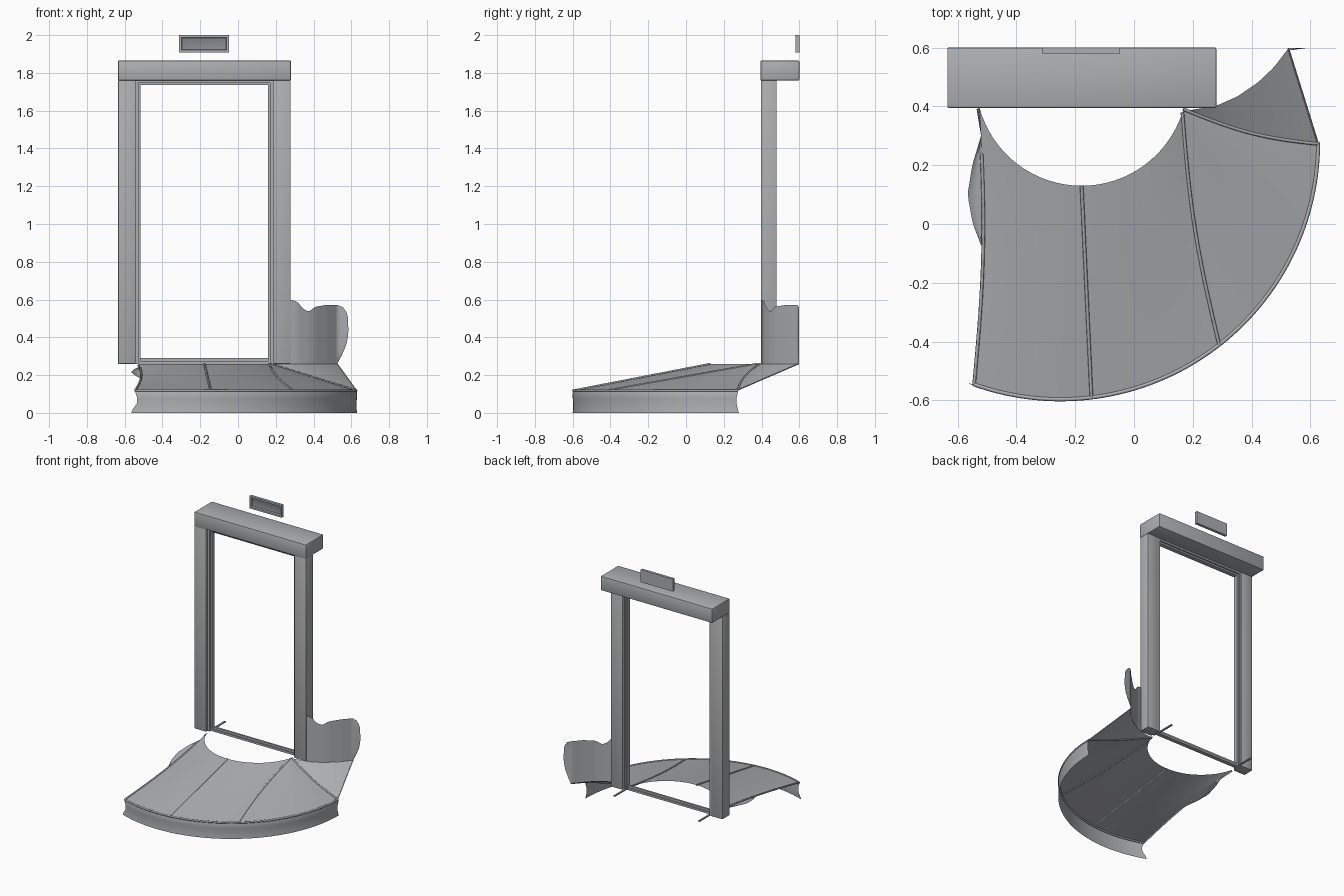
import bpy, bmesh, math
from mathutils import Vector

if "Cube" in bpy.data.objects:
    bpy.data.objects.remove(bpy.data.objects["Cube"])


def material(name, rgb):
    m = bpy.data.materials.new(name)
    m.diffuse_color = (*rgb, 1)
    m.use_nodes = True
    m.node_tree.nodes["Principled BSDF"].inputs["Base Color"].default_value = m.diffuse_color
    return m


GREY = material("stone grey", (0.42, 0.43, 0.45))
DARK = material("recess grey", (0.24, 0.26, 0.28))


def finish(name, bm, mats=(GREY,), angle=35):
    me = bpy.data.meshes.new(name)
    bm.to_mesh(me)
    bm.free()
    for m in mats:
        me.materials.append(m)
    me.polygons.foreach_set("use_smooth", [True] * len(me.polygons))
    me.set_sharp_from_angle(angle=math.radians(angle))
    ob = bpy.data.objects.new(name, me)
    bpy.context.collection.objects.link(ob)
    return ob


def box_bm(x0, x1, y0, y1, z0, z1):
    bm = bmesh.new()
    bmesh.ops.create_cube(bm, size=1)
    for v in bm.verts:
        v.co = ((x0 + x1) / 2 + v.co.x * (x1 - x0), (y0 + y1) / 2 + v.co.y * (y1 - y0),
                (z0 + z1) / 2 + v.co.z * (z1 - z0))
    return bm


def box(name, *b, bevel=0.0):
    bm = box_bm(*b)
    if bevel:
        bmesh.ops.bevel(bm, geom=bm.edges[:], offset=bevel, segments=2, affect='EDGES', profile=0.5)
    return finish(name, bm)


def sheet(name, rows, up=None):
    """Skin a grid of points; 'up' is the way the faces should look."""
    bm = bmesh.new()
    vs = [[bm.verts.new(p) for p in r] for r in rows]
    for a, b in zip(vs, vs[1:]):
        for i in range(len(a) - 1):
            bm.faces.new((a[i], a[i + 1], b[i + 1], b[i]))
    bmesh.ops.remove_doubles(bm, verts=bm.verts[:], dist=0.0003)
    bm.normal_update()
    if up and sum((f.normal * f.calc_area() for f in bm.faces), Vector()).dot(Vector(up)) < 0:
        bmesh.ops.reverse_faces(bm, faces=bm.faces[:])
    return finish(name, bm, angle=50)


def tube(name, pts, r, sides=6):
    """Round cord along a list of points."""
    rows = []
    for i, p in enumerate(pts):
        t = (pts[min(i + 1, len(pts) - 1)] - pts[max(i - 1, 0)]).normalized()
        s = t.cross(Vector((0, 0, 1))).normalized()
        n = s.cross(t)
        rows.append([p + r * (math.cos(k * math.tau / sides) * s + math.sin(k * math.tau / sides) * n)
                     for k in range(sides + 1)])
    bm = bmesh.new()
    vs = [[bm.verts.new(p) for p in row[:-1]] for row in rows]
    for a, b in zip(vs, vs[1:]):
        for k in range(sides):
            bm.faces.new((a[k], a[(k + 1) % sides], b[(k + 1) % sides], b[k]))
    bm.faces.new(vs[0])
    bm.faces.new(vs[-1])
    bmesh.ops.recalc_face_normals(bm, faces=bm.faces[:])
    return finish(name, bm, angle=70)


def lerp(table, t):
    """Piecewise linear lookup in rows of (t, value...)."""
    for a, b in zip(table, table[1:]):
        if t <= b[0]:
            f = (t - a[0]) / (b[0] - a[0])
            return [p + (q - p) * f for p, q in zip(a[1:], b[1:])]
    return list(table[-1][1:])


def arc(cx, cy, r, deg, z):
    a = math.radians(deg)
    return Vector((cx + r * math.sin(a), cy - r * math.cos(a), z))


# Door frame: posts, lintel, stepped trim, threshold and side rails
CX = -0.178
box("lintel", -0.635, 0.28, 0.395, 0.6, 1.76, 1.865, bevel=0.005)
for side, s in (("left", -1), ("right", 1)):
    def strip(name, a, b, *rest, bevel=0.0):
        x0, x1 = sorted((CX + s * a, CX + s * b))
        box(f"{side}_{name}", x0, x1, *rest, bevel=bevel)
    strip("post", 0.362, 0.457, 0.397, 0.48, 0.26, 1.762, bevel=0.004)
    strip("outer_trim", 0.348, 0.363, 0.415, 0.475, 0.26, 1.76)
    strip("inner_trim", 0.337, 0.349, 0.43, 0.462, 0.26, 1.75)
    strip("floor_rail", 0.341, 0.353, 0.46, 0.598, 0.26, 0.268)
box("top_outer_trim", CX - 0.36, CX + 0.36, 0.415, 0.475, 1.747, 1.762)
box("top_inner_trim", CX - 0.345, CX + 0.345, 0.43, 0.462, 1.735, 1.748)
box("threshold", CX - 0.36, CX + 0.36, 0.43, 0.46, 0.26, 0.275)
box("threshold_lip", CX - 0.345, CX + 0.345, 0.438, 0.452, 0.274, 0.29)

# Plate floating above the lintel, with a recessed dished panel
bm = box_bm(-0.312, -0.048, 0.58, 0.6, 1.908, 2.0)
bm.normal_update()
front = min(bm.faces, key=lambda f: f.calc_center_median().y)
for thick, push, mat in ((0.018, 0, 0), (0.005, 0.011, 1), (0.012, 0.003, 1)):
    bmesh.ops.inset_region(bm, faces=[front], thickness=thick)
    for v in front.verts:
        v.co.y += push
    front.material_index = mat
for f in bm.faces:
    c = f.calc_center_median()
    if c.y > 0.582 and -0.296 < c.x < -0.06 and 1.924 < c.z < 1.985 and c.y < 0.598:
        f.material_index = 1
finish("sign_plate", bm, (GREY, DARK))

# Sloping apron: inner and outer arcs joined by slightly bowed rulings
# station, inner angle, outer angle, bow x, bow y
STATIONS = [(0, -75, -19.6, 0.022, 0), (1, 0, 6.9, 0, 0),
            (2, 72, 38, -0.02, 0), (3, 74, 89.5, 0, -0.022)]
N = 24


def apron(u, v):
    ia, oa, bx, by = lerp(STATIONS, u)
    p = arc(CX, 0.49, 0.36, ia, 0.26).lerp(arc(-0.25, 0.28, 0.876, oa, 0.12), v)
    w = math.sin(math.pi * v)
    return p + Vector((bx * w, by * w, 0))


def ruling(u):
    return [apron(u, j / N) for j in range(N + 1)]


sheet("apron", [ruling(i / 16) for i in range(49)], (0, 0, 1))

# Side wedge between the last seam and the back curve
BACK = [(0, 0.18, 0.385), (0.3, 0.28, 0.402), (0.5, 0.35, 0.433),
        (0.7, 0.42, 0.48), (0.85, 0.475, 0.532), (1, 0.525, 0.597)]
seam = ruling(3)
back = [Vector((*lerp(BACK, j / N), 0.26)) for j in range(N + 1)]
sheet("side_wedge", [[a.lerp(b, k / 6) for a, b in zip(seam, back)] for k in range(7)], (0, 0, 1))

# Seam cords and rim cord
for i, u in enumerate((0, 1, 2, 3)):
    tube(f"seam_{i + 1}", ruling(u)[4 if u == 0 else 0:], 0.006)
tube("wedge_edge", [seam[-1].lerp(back[-1], k / 6) for k in range(7)], 0.003)
tube("rim", [arc(-0.25, 0.28, 0.876, -19.8 + 109.5 * i / 60, 0.119) for i in range(61)], 0.007)

# Hanging skirt: z, radius offset, left end angle, right end angle
SKIRT = [(0.12, 0.0, -19.8, 89.8), (0.105, 0.005, -19.4, 89.6), (0.08, 0.004, -18.8, 89.2),
         (0.05, 0.001, -19.0, 89.2), (0.02, 0.002, -20.4, 89.6), (0.0, 0.004, -21.0, 90)]
sheet("skirt", [[arc(-0.25, 0.28, 0.876 + dr, a + (b - a) * i / 60, z) for i in range(61)]
                for z, dr, a, b in SKIRT], (0.6, -0.8, 0))

# Drooping flap on the left edge
FLAP = [(0, -0.535, 0.39, 0.255), (0.2, -0.52, 0.3, 0.245), (0.42, -0.55, 0.2, 0.232),
        (0.62, -0.566, 0.1, 0.215), (0.82, -0.548, 0, 0.2), (1, -0.517, -0.08, 0.188)]
inner = [apron(0, 0.5 * j / 20) for j in range(21)]
outer = [Vector(lerp(FLAP, j / 20)) for j in range(21)]
sheet("left_flap", [[a.lerp(b, k / 4) - Vector((0, 0, 0.008 * math.sin(math.pi * k / 4)))
                     for a, b in zip(inner, outer)] for k in range(5)], (-0.5, 0, 1))

# Upright torn panel: t, x, y, top height
TORN = [(0, 0.275, 0.402, 0.6), (0.12, 0.315, 0.414, 0.588), (0.22, 0.345, 0.43, 0.55),
        (0.32, 0.375, 0.447, 0.536), (0.45, 0.41, 0.472, 0.562), (0.7, 0.47, 0.53, 0.572),
        (1, 0.525, 0.59, 0.572)]
EDGE = [(0, 0), (0.15, 0.025), (0.35, 0.05), (0.55, 0.06), (0.85, 0.056), (0.95, 0.045), (1, 0.03)]
rows = []
for k in range(13):
    h = k / 12
    row = []
    for j in range(31):
        x, y, top = lerp(TORN, j / 30)
        row.append(Vector((x, y, 0.26 + (top - 0.26) * h)))
    out = lerp(EDGE, h)[0]
    for j in (1, 2, 3):
        row.append(Vector((0.525 + out * j / 3, 0.59 + 0.008 * j / 3, row[30].z - 0.004 * j * h)))
    rows.append(row)
sheet("upright_panel", rows, (0.5, -0.8, 0))
